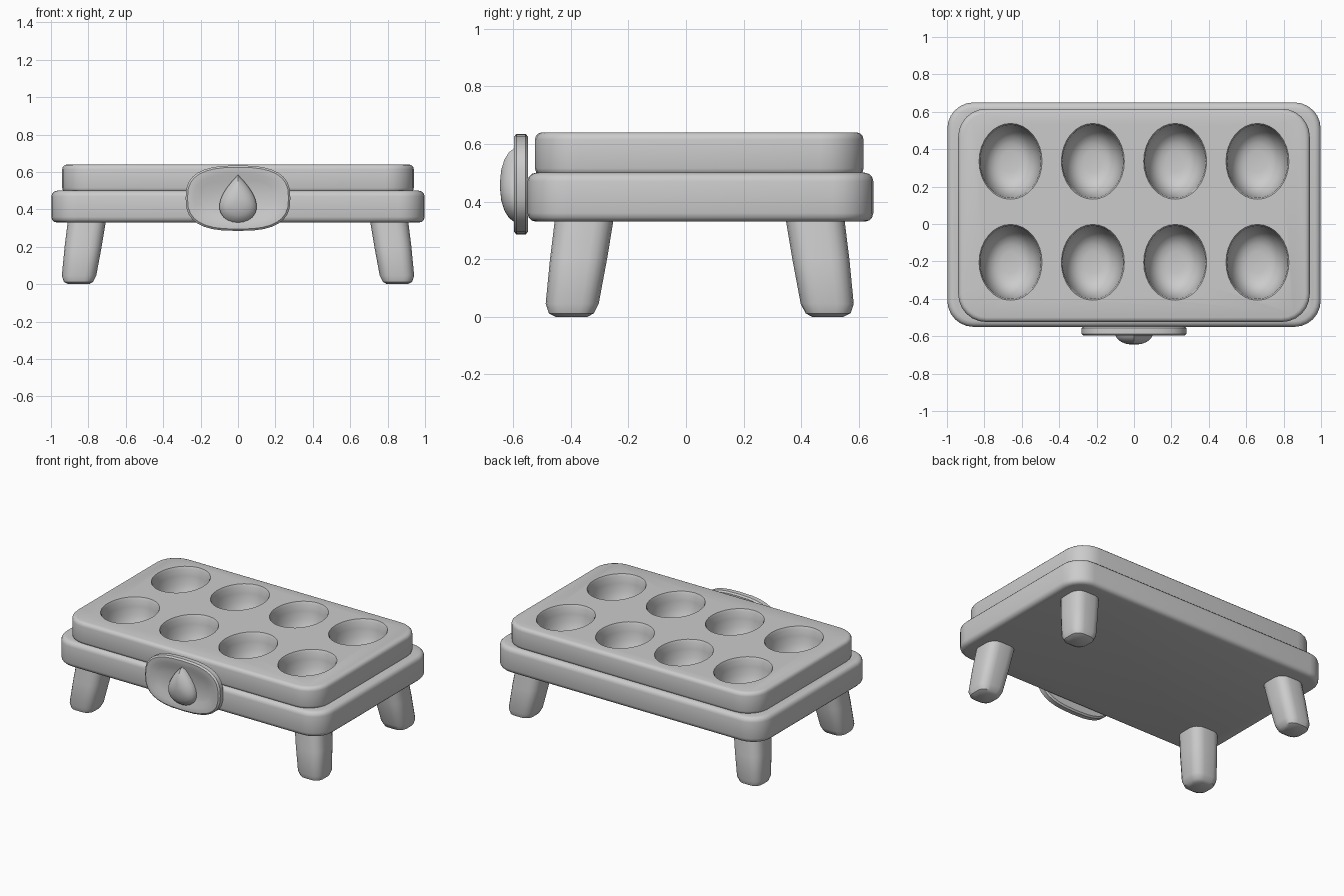
import bpy, bmesh
from math import sin, cos, pi, copysign
from mathutils import Matrix

if "Cube" in bpy.data.objects:
    bpy.data.objects.remove(bpy.data.objects["Cube"])


def loft(name, rings):
    """Skin a stack of equal-length point rings and cap both ends."""
    bm = bmesh.new()
    loops = [[bm.verts.new(p) for p in r] for r in rings]
    n = len(loops[0])
    for a, b in zip(loops, loops[1:]):
        for i in range(n):
            j = (i + 1) % n
            bm.faces.new((a[i], a[j], b[j], b[i]))
    bm.faces.new(loops[0][::-1])
    bm.faces.new(loops[-1])
    bmesh.ops.recalc_face_normals(bm, faces=bm.faces)
    me = bpy.data.meshes.new(name)
    bm.to_mesh(me)
    bm.free()
    ob = bpy.data.objects.new(name, me)
    bpy.context.collection.objects.link(ob)
    return ob


def activate(ob):
    bpy.ops.object.select_all(action='DESELECT')
    ob.select_set(True)
    bpy.context.view_layer.objects.active = ob


def smooth(ob, angle=0.6):
    activate(ob)
    bpy.ops.object.shade_smooth_by_angle(angle=angle)


def boolean(ob, other, operation):
    mod = ob.modifiers.new("bool", 'BOOLEAN')
    mod.operation, mod.solver, mod.object = operation, 'EXACT', other
    activate(ob)
    bpy.ops.object.modifier_apply(modifier=mod.name)
    bpy.data.objects.remove(other)


def round_rect(cx, cy, hx, hy, r, z, seg=6):
    pts = []
    for k, (sx, sy) in enumerate(((1, 1), (-1, 1), (-1, -1), (1, -1))):
        for i in range(seg + 1):
            a = (k + i / seg) * pi / 2
            pts.append((cx + sx * (hx - r) + r * cos(a),
                        cy + sy * (hy - r) + r * sin(a), z))
    return pts


def oval(cx, cy, rx, ry, z, power=2.0, n=32):
    def f(v):
        return copysign(abs(v) ** (2 / power), v)
    return [(cx + rx * f(cos(2 * pi * i / n)), cy + ry * f(sin(2 * pi * i / n)), z)
            for i in range(n)]


def slab(name, cy, hx, hy, r, z0, z1, e):
    """Rounded tray with soft edges of radius e."""
    rings = []
    for k in range(8):
        low = k < 4
        a = (k if low else 7 - k) * pi / 6
        inset = e * (1 - sin(a))
        z = z0 + e * (1 - cos(a)) if low else z1 - e * (1 - cos(a))
        rings.append(round_rect(0, cy, hx - inset, hy - inset, r - inset, z))
    return loft(name, rings)


# Two stacked trays joined into one body
body = slab("stacked_trays", 0.05, 0.998, 0.60, 0.14, 0.33, 0.50, 0.03)
upper = slab("upper_tray", 0.046, 0.94, 0.57, 0.15, 0.49, 0.64, 0.025)
boolean(body, upper, 'UNION')

# Eight deep oval bowls
bowl = [(0.42, 0.30), (0.427, 0.50), (0.445, 0.68), (0.48, 0.83),
        (0.53, 0.93), (0.58, 0.98), (0.625, 1.0), (0.64, 1.04), (0.70, 1.04)]
for x in (-0.66, -0.22, 0.22, 0.66):
    for y in (-0.205, 0.335):
        boolean(body, loft("bowl_cutter", [oval(x, y, 0.162 * s, 0.195 * s, z)
                                           for z, s in bowl]), 'DIFFERENCE')
smooth(body)

# Four splayed legs with rounded feet: (z, half width, outward shift)
leg = [(0.0, 0.055, 0.037), (0.012, 0.078, 0.038), (0.045, 0.092, 0.035),
       (0.20, 0.099, 0.013), (0.345, 0.102, -0.008)]
for sx, side in ((-1, "left"), (1, "right")):
    for sy, y, end in ((-1, -0.36, "front"), (1, 0.455, "back")):
        smooth(loft(f"{end}_{side}_leg",
                    [round_rect(sx * (0.815 + d), y + sy * d, w, w, w * 0.65, z, 4)
                     for z, w, d in leg]))

# Front latch plate, drawn flat then stood up to face -y
stand = Matrix.Rotation(pi / 2, 4, 'X')
plate_levels = [(0.548, 0.01), (0.557, 0.0), (0.588, 0.0), (0.597, 0.01),
                (0.597, 0.045), (0.583, 0.075)]
plate = loft("latch_plate", [oval(0, 0.46, 0.28 - i, 0.175 - i, h, 2.7)
                             for h, i in plate_levels])


# Teardrop knob on the plate
def drop(scale, h, n=28):
    pts = []
    for i in range(n):
        t = 2 * pi * i / n
        pts.append((0.13 * scale * sin(t) * abs(sin(t / 2)),
                    0.457 + 0.127 * scale * cos(t), h))
    return pts


knob = loft("teardrop_knob", [drop(s, h) for h, s in (
    (0.575, 1.0), (0.597, 1.0), (0.614, 0.9), (0.630, 0.7), (0.641, 0.42), (0.645, 0.12))])
for ob in (plate, knob):
    ob.data.transform(stand)
    smooth(ob)
